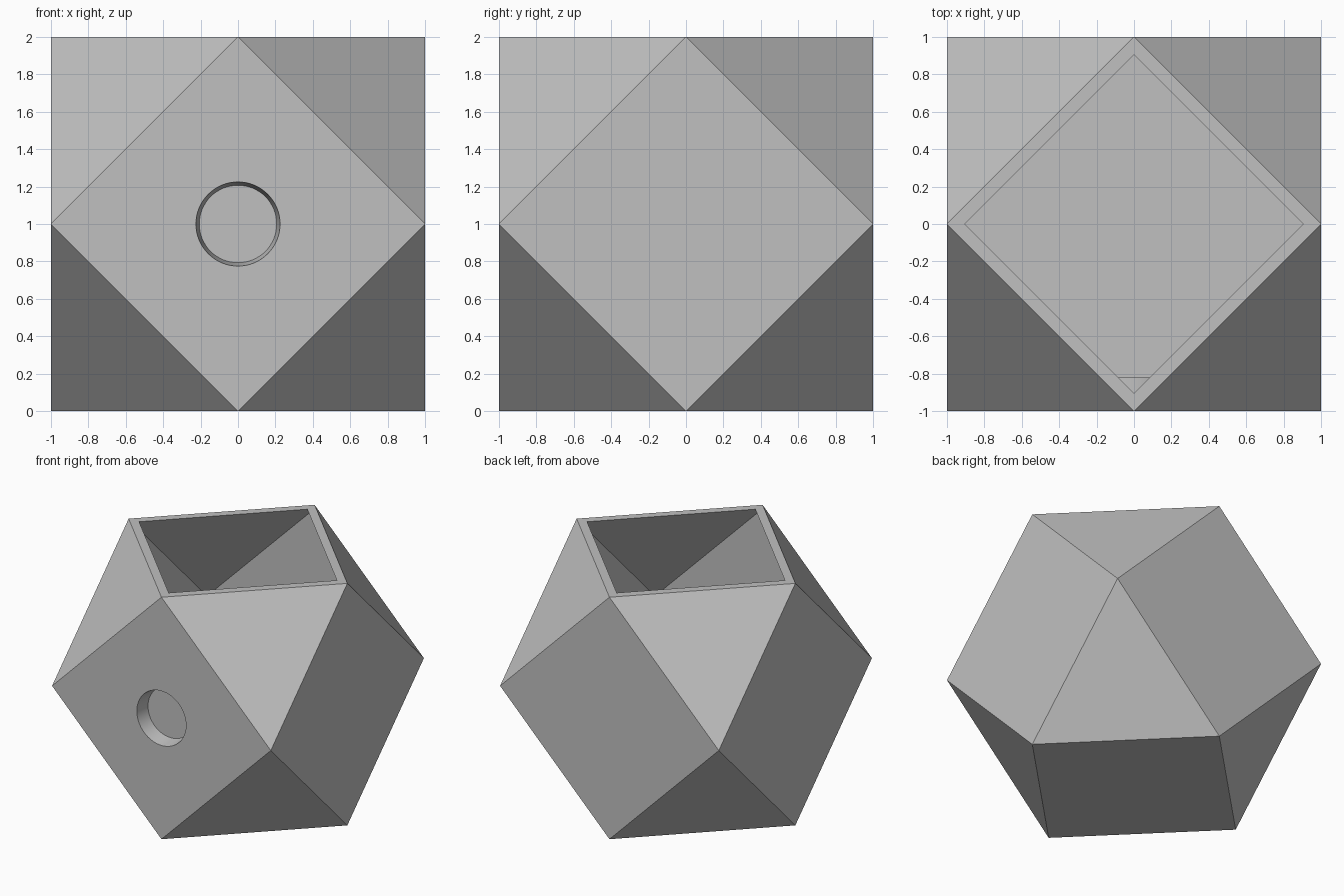
import bpy
import bmesh
import math
from itertools import product
from mathutils import Matrix, Vector

if "Cube" in bpy.data.objects:
    bpy.data.objects.remove(bpy.data.objects["Cube"], do_unlink=True)

WALL = 0.055      # shell thickness
SEGMENTS = 64

grey = bpy.data.materials.new("light_grey")
grey.use_nodes = True
grey.diffuse_color = (0.53, 0.53, 0.53, 1)
grey.node_tree.nodes["Principled BSDF"].inputs["Base Color"].default_value = grey.diffuse_color


def to_object(bm, name):
    bmesh.ops.recalc_face_normals(bm, faces=bm.faces[:])
    mesh = bpy.data.meshes.new(name)
    bm.to_mesh(mesh)
    bm.free()
    mesh.materials.append(grey)
    obj = bpy.data.objects.new(name, mesh)
    bpy.context.collection.objects.link(obj)
    return obj


def cut_corner_cube(name, inset, top):
    """Cube with all eight corners sliced off, every plane moved in by inset."""
    bm = bmesh.new()
    bmesh.ops.create_cube(bm, size=2 * (1 - inset))
    for v in bm.verts:
        if v.co.z > 0:
            v.co.z = top
    for signs in product((-1, 1), repeat=3):
        normal = Vector(signs).normalized()
        bmesh.ops.bisect_plane(
            bm, geom=bm.verts[:] + bm.edges[:] + bm.faces[:], dist=1e-4,
            plane_co=normal * (2 / math.sqrt(3) - inset), plane_no=normal, clear_outer=True)
        bmesh.ops.holes_fill(bm, edges=bm.edges[:], sides=0)
    bmesh.ops.translate(bm, verts=bm.verts[:], vec=(0, 0, 1))
    return to_object(bm, name)


def front_cone(name, r_front, r_back, y_front, y_back):
    """Round plug lying along y at the middle of the front face."""
    bm = bmesh.new()
    place = Matrix.Translation((0, (y_front + y_back) / 2, 1)) @ Matrix.Rotation(-math.pi / 2, 4, "X")
    bmesh.ops.create_cone(bm, cap_ends=True, segments=SEGMENTS, radius1=r_front,
                          radius2=r_back, depth=y_back - y_front, matrix=place)
    return to_object(bm, name)


def combine(target, tool, operation):
    mod = target.modifiers.new(operation, "BOOLEAN")
    mod.operation, mod.solver, mod.object = operation, "EXACT", tool
    bpy.ops.object.select_all(action="DESELECT")
    bpy.context.view_layer.objects.active = target
    target.select_set(True)
    bpy.ops.object.modifier_apply(modifier=mod.name)
    bpy.data.objects.remove(tool, do_unlink=True)


# Faceted pot, hollowed through the open top
pot = cut_corner_cube("faceted_pot", 0, 1)
combine(pot, cut_corner_cube("cavity", WALL, 1.3), "DIFFERENCE")

# Round boss on the inside of the front wall, with a tapered blind pocket
combine(pot, front_cone("boss", 0.28, 0.28, -0.97, -0.82), "UNION")
combine(pot, front_cone("pocket", 0.24, 0.207, -1.1, -0.88), "DIFFERENCE")

bpy.ops.object.shade_smooth_by_angle(angle=math.radians(30))
